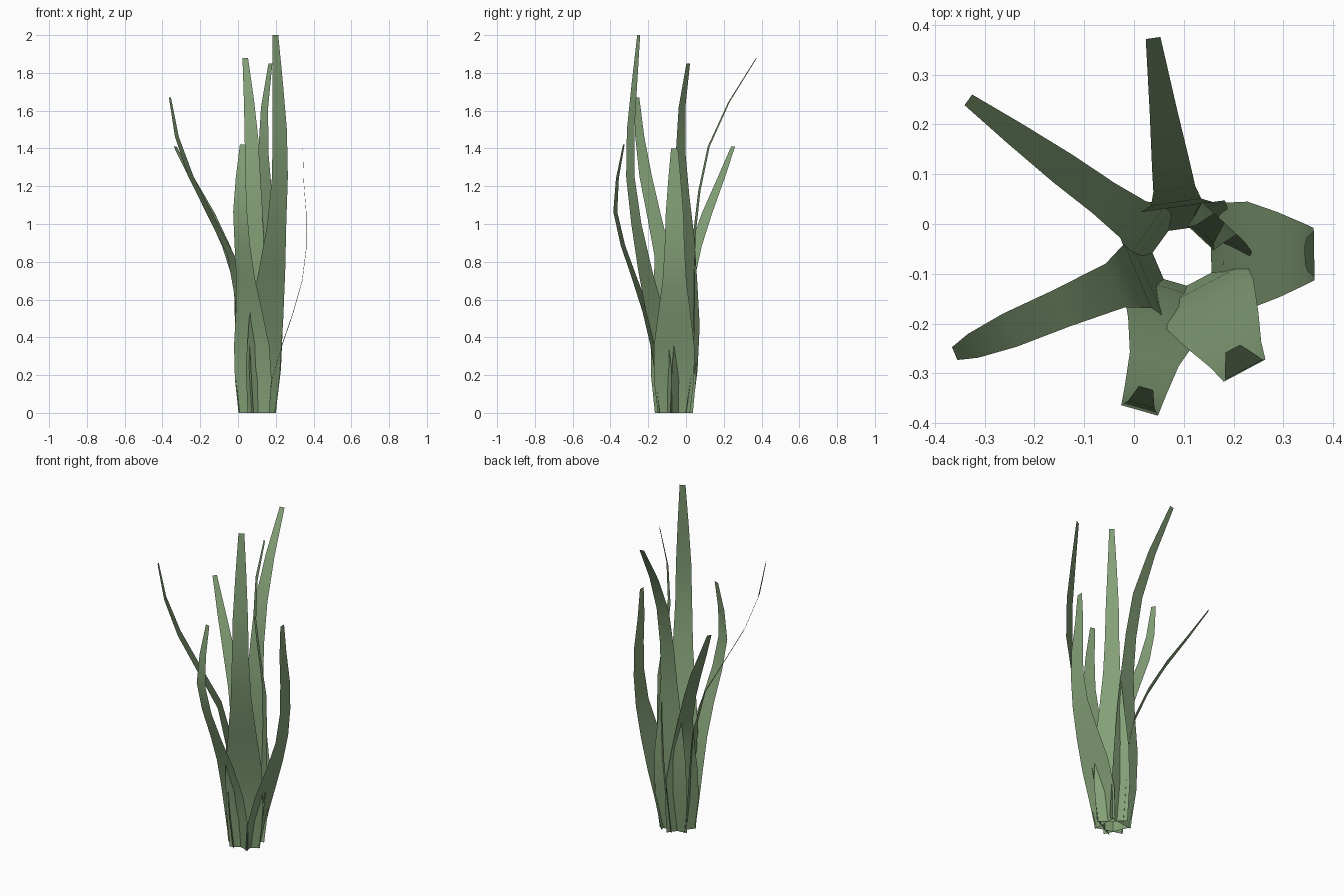
import bpy
import bmesh
from math import radians, cos, sin
from mathutils import Vector

cube = bpy.data.objects.get("Cube")
if cube:
    bpy.data.objects.remove(cube, do_unlink=True)

# Single leaf colour
green = bpy.data.materials.new("leaf_green")
green.use_nodes = True
colour = (0.23, 0.355, 0.185, 1)
green.diffuse_color = colour
shader = green.node_tree.nodes["Principled BSDF"]
shader.inputs["Base Color"].default_value = colour
shader.inputs["Roughness"].default_value = 0.9

CENTRE = Vector((0.1, -0.065, 0))
# Blade width from root to tip, shared by every blade
WIDTHS = (.17, .21, .21, .165, .12, .1, .09, .065, .035)


def make_blade(name, angle, height, broadness, reach):
    """Flat tapered strip whose distance from the clump centre follows reach."""
    outward = Vector((cos(radians(angle)), sin(radians(angle)), 0))
    sideways = Vector((-outward.y, outward.x, 0))
    bm = bmesh.new()
    previous = None
    last = len(WIDTHS) - 1
    for row, (width, distance) in enumerate(zip(WIDTHS, reach)):
        t = row / last
        half = width / 2 * (1 + (broadness - 1) * min(1, 2 * t))
        middle = CENTRE + outward * distance + Vector((0, 0, height * t))
        edge = [bm.verts.new(middle + sideways * side * half) for side in (-1, 1)]
        if previous:
            bm.faces.new((previous[0], previous[1], edge[1], edge[0]))
        previous = edge
    for face in bm.faces:
        face.smooth = True
    mesh = bpy.data.meshes.new(name)
    bm.to_mesh(mesh)
    bm.free()
    mesh.materials.append(green)
    blade = bpy.data.objects.new(name, mesh)
    bpy.context.collection.objects.link(blade)
    return blade


# Blades around the clump: angle, height, broadness, reach from root to tip
make_blade("left_blade", 1, 1.4, 1.05,
           (.055, .08, .13, .19, .24, .262, .262, .248, .243))
make_blade("back_left_blade", 47, 1.85, .8,
           (.055, .08, .1, .105, .105, .075, .05, .06, .105))
make_blade("back_blade", 98, 1.88, .85,
           (.055, .085, .1, .1, .11, .137, .187, .295, .443))
make_blade("back_right_blade", 144, 1.41, .75,
           (.055, .065, .075, .09, .125, .2, .3, .42, .535))
make_blade("front_right_blade", 203, 1.67, .8,
           (.055, .075, .085, .1, .15, .266, .38, .46, .5))
make_blade("front_blade", 254, 1.42, .85,
           (.055, .07, .1, .15, .215, .28, .322, .31, .275))
make_blade("front_left_blade", 298, 2.0, .95,
           (.055, .07, .105, .17, .224, .26, .258, .235, .21))
